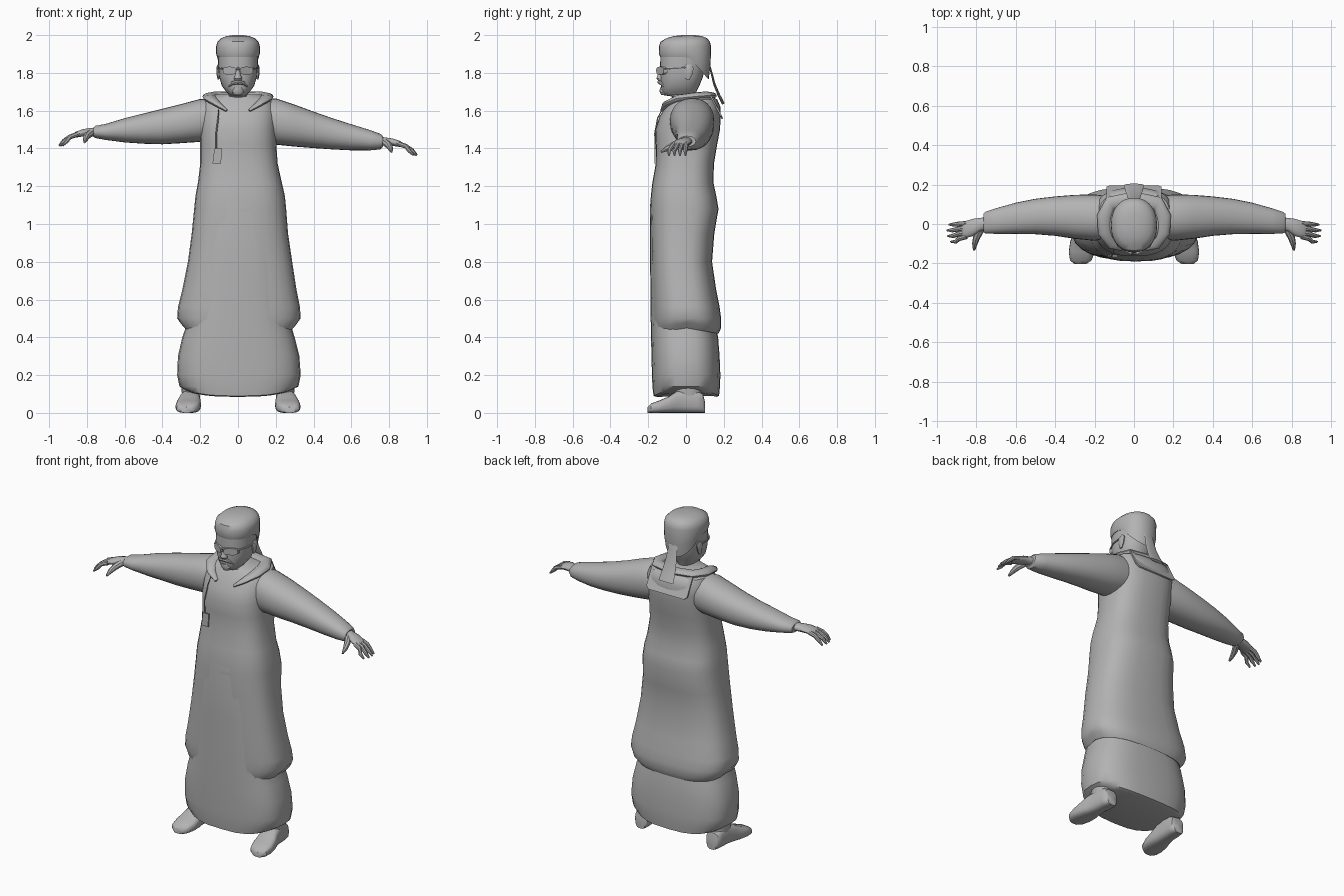
import bpy, bmesh, math
from mathutils import Vector as V

grey = bpy.data.materials.new("plain grey")
grey.diffuse_color = (0.45, 0.45, 0.45, 1)


def finish(name, bm, angle=40):
    bmesh.ops.recalc_face_normals(bm, faces=bm.faces)
    me = bpy.data.meshes.new(name)
    bm.to_mesh(me)
    bm.free()
    for p in me.polygons:
        p.use_smooth = True
    me.set_sharp_from_angle(angle=math.radians(angle))
    me.materials.append(grey)
    ob = bpy.data.objects.new(name, me)
    bpy.context.collection.objects.link(ob)
    return ob


def loft(name, stations, segs=28, n=2.0, shape=None):
    """Skin superellipse rings given as (centre, half axis a, half axis b)."""
    bm = bmesh.new()
    rings = []
    for i, (c, a, b) in enumerate(stations):
        ring = []
        for k in range(segs):
            t = 2 * math.pi * k / segs
            u, w = math.cos(t), math.sin(t)
            p = V(c) + V(a) * math.copysign(abs(u) ** (2 / n), u) \
                + V(b) * math.copysign(abs(w) ** (2 / n), w)
            ring.append(bm.verts.new(shape(i, p) if shape else p))
        rings.append(ring)
    for r, s in zip(rings, rings[1:]):
        for k in range(segs):
            j = (k + 1) % segs
            bm.faces.new((r[k], r[j], s[j], s[k]))
    bm.faces.new(rings[0])
    bm.faces.new(rings[-1])
    return finish(name, bm)


def stack(name, rows, **kw):
    """Horizontal rings from (z, x left, x right, y front, y back)."""
    return loft(name, [(((l + r) / 2, (f + b) / 2, z), ((r - l) / 2, 0, 0), (0, (b - f) / 2, 0))
                       for z, l, r, f, b in rows], **kw)


def tube(name, pts, radii, segs=8, flat=1.0):
    pts = [V(p) for p in pts]
    st = []
    for i, p in enumerate(pts):
        d = (pts[min(i + 1, len(pts) - 1)] - pts[max(i - 1, 0)]).normalized()
        a = d.cross(V((0, 0, 1)) if abs(d.z) < 0.9 else V((0, 1, 0))).normalized()
        st.append((p, a * radii[i], d.cross(a) * radii[i] * flat))
    return loft(name, st, segs)


def plate(name, pts, thick):
    """Flat outline with a small thickness vector."""
    bm = bmesh.new()
    f = bm.faces.new([bm.verts.new(p) for p in pts])
    ext = bmesh.ops.extrude_face_region(bm, geom=[f])
    bmesh.ops.translate(bm, vec=thick, verts=[e for e in ext["geom"] if isinstance(e, bmesh.types.BMVert)])
    bm.faces.new([v for v in f.verts]) if not f.is_valid else None
    return finish(name, bm)


# Inner robe: full skirt with a hem that lifts at the sides
def robe_hem(i, p):
    return p + V((0, 0, 0.04 * (abs(p.x) / 0.3) ** 3)) if i < 2 else p


stack("inner_robe", [
    (.085, -.25, .26, -.155, .16), (.09, -.285, .295, -.172, .175), (.14, -.31, .32, -.178, .18),
    (.2, -.322, .332, -.18, .182), (.3, -.318, .325, -.183, .178), (.4, -.295, .30, -.185, .17),
    (.5, -.26, .27, -.187, .15), (.8, -.23, .25, -.19, .11), (1.1, -.19, .2, -.19, .1),
    (1.25, -.17, .18, -.17, .1)], n=2.7, shape=robe_hem)


# Outer coat: hem lifts slightly at the sides, narrows at the waist
def coat_hem(i, p):
    return p + V((0, 0, 0.03 * (1 - min(1, abs(p.y) / 0.17)))) if i < 3 else p


stack("coat", [
    (.44, -.24, .25, -.14, .14), (.42, -.28, .29, -.165, .172), (.45, -.305, .315, -.174, .186),
    (.5, -.322, .332, -.178, .186), (.56, -.318, .328, -.18, .178), (.65, -.295, .31, -.182, .16),
    (.8, -.265, .287, -.185, .138), (.95, -.245, .265, -.188, .15), (1.08, -.232, .255, -.19, .172),
    (1.15, -.225, .248, -.186, .16), (1.22, -.212, .232, -.178, .145), (1.32, -.2, .21, -.16, .148),
    (1.42, -.2, .203, -.16, .165), (1.5, -.2, .203, -.163, .18), (1.57, -.2, .203, -.14, .184),
    (1.62, -.198, .2, -.11, .182), (1.66, -.178, .182, -.085, .165), (1.685, -.12, .125, -.06, .12)],
    n=2.7, shape=coat_hem)

# Sleeves: the two arms hang at slightly different heights
# rows: distance from middle, top z, bottom z, front y, back y
arms = {
    "left": (-1, [(.12, 1.66, 1.45, -.07, .14), (.2, 1.662, 1.435, -.085, .15), (.3, 1.635, 1.428, -.075, .148),
                  (.4, 1.61, 1.422, -.06, .14), (.5, 1.585, 1.425, -.052, .128), (.6, 1.56, 1.432, -.05, .108),
                  (.7, 1.53, 1.445, -.05, .08), (.755, 1.52, 1.455, -.048, .062), (.765, 1.51, 1.46, -.04, .052)],
             1.487, 0.0),
    "right": (1, [(.12, 1.66, 1.44, -.07, .14), (.2, 1.665, 1.42, -.085, .15), (.3, 1.632, 1.41, -.075, .148),
                  (.4, 1.595, 1.402, -.06, .14), (.5, 1.56, 1.395, -.052, .128), (.6, 1.528, 1.39, -.05, .108),
                  (.7, 1.497, 1.39, -.05, .08), (.755, 1.477, 1.395, -.048, .062), (.768, 1.465, 1.41, -.04, .052)],
              1.437, 0.0)}
for side, (s, rows, wz, _) in arms.items():
    loft(side + "_sleeve", [((s * x, (f + b) / 2, (t + u) / 2), (0, (b - f) / 2, 0), (0, 0, (t - u) / 2))
                            for x, t, u, f, b in rows], n=2.2)
    # Hand: palm, four curved fingers and a thumb
    loft(side + "_palm", [((s * x, y, wz + z), (0, w, 0), (0, 0, h)) for x, y, z, w, h in
                          [(.74, .005, 0, .032, .026), (.78, -.003, 0, .034, .022), (.82, -.018, -.004, .044, .02),
                           (.86, -.03, -.014, .043, .016), (.872, -.032, -.018, .038, .01)]], 14)
    for k in range(4):
        y0, y1 = .002 - .022 * k, -.003 - .029 * k
        tip = (.938, .948, .945, .93)[k]
        tube(f"{side}_finger_{k + 1}",
             [(s * .85, y0, wz - .012), (s * .89, y0 * .6 + y1 * .4, wz - .026),
              (s * (tip - .025), y1, wz - .048), (s * tip, y1, wz - .073)],
             [.013, .0125, .011, .005])
    tube(side + "_thumb", [(s * .78, -.03, wz - .006), (s * .8, -.07, wz - .022),
                           (s * .808, -.1, wz - .037), (s * .812, -.132, wz - .055)], [.02, .018, .014, .006])

# Shoes and ankles
for side, s in (("left", -1), ("right", 1)):
    loft(side + "_shoe", [((s * x, y, t / 2), (w, 0, 0), (0, 0, t / 2)) for y, x, t, w in
                          [(-.203, .272, .03, .03), (-.185, .27, .05, .055), (-.14, .265, .066, .066),
                           (-.09, .26, .088, .064), (-.05, .255, .115, .055), (.0, .25, .125, .048),
                           (.06, .247, .12, .048), (.09, .245, .1, .042), (.1, .245, .06, .03)]], 20, 3.0)
    stack(side + "_ankle", [(z, s * .25 - w, s * .25 + w, f, b) for z, w, f, b in
                            [(.08, .045, -.06, .085), (.13, .05, -.06, .08), (.2, .055, -.06, .08)]], segs=16)

# Head with neck and jaw
stack("head", [
    (1.6, -.07, .07, -.07, .07), (1.675, -.07, .07, -.075, .065), (1.682, -.045, .045, -.118, .05),
    (1.70, -.062, .062, -.13, .055), (1.73, -.085, .085, -.132, .07), (1.78, -.1, .1, -.135, .09),
    (1.84, -.105, .105, -.137, .105), (1.9, -.105, .105, -.135, .11)], n=2.3)
stack("nose", [(1.758, -.018, .018, -.148, -.11), (1.77, -.022, .022, -.158, -.11),
               (1.80, -.012, .012, -.147, -.11), (1.83, -.009, .009, -.139, -.11)], segs=10)
tube("moustache", [(-.05, -.115, 1.728), (-.032, -.132, 1.745), (0, -.14, 1.752), (.032, -.132, 1.745),
                   (.05, -.115, 1.728)], [.004, .01, .012, .01, .004])
stack("goatee", [(1.682, -.022, .022, -.13, -.09), (1.7, -.034, .034, -.14, -.09),
                 (1.722, -.025, .025, -.138, -.09)], segs=12)
for side, s in (("left", -1), ("right", 1)):
    # Glasses and ears
    loft(side + "_lens", [((s * .045, y, 1.812), (.036, s * .02 * s * s, 0) if s > 0 else (.036, -.02, 0), (0, 0, .021))
                          for y in (-.112, -.138)], 16, 3)
    tube(side + "_glasses_arm", [(s * .078, -.115, 1.822), (s * .103, -.06, 1.825), (s * .109, .02, 1.83)],
         [.005] * 3, 6)
    stack(side + "_ear", [(z, s * .104 - w, s * .104 + w, f, b) for z, w, f, b in
                          [(1.765, .004, .0, .02), (1.79, .009, -.008, .034), (1.825, .011, -.01, .042),
                           (1.845, .005, 0, .03)]], segs=10)
tube("glasses_bridge", [(-.02, -.142, 1.82), (.02, -.142, 1.82)], [.005, .005], 6)


# Wrapped cap: the lower edge drops behind the ears
def cap_edge(i, p):
    return p - V((0, 0, max(0, p.y - .015) * (1.15, 1.15, .55)[i])) if i < 3 else p


stack("wrapped_cap", [
    (1.888, -.1, .1, -.128, .105), (1.885, -.11, .11, -.138, .12), (1.905, -.117, .117, -.144, .13),
    (1.94, -.116, .116, -.143, .133), (1.965, -.109, .109, -.135, .127), (1.983, -.09, .09, -.105, .112),
    (1.995, -.06, .06, -.065, .085), (2.0, -.025, .025, -.02, .045)], n=2.2, shape=cap_edge)
tube("cap_tail", [(0, .115, 1.87), (0, .135, 1.8), (0, .15, 1.74), (0, .175, 1.68), (0, .198, 1.635)],
     [.03, .032, .038, .046, .05], 12, .16)

# Folded collar: rises at the back, runs down each side of the chest
for side, s in (("left", -1), ("right", 1)):
    tube(side + "_collar", [(s * .06, -.125, 1.6), (s * .11, -.105, 1.635), (s * .148, -.04, 1.665),
                            (s * .15, .04, 1.675), (s * .12, .105, 1.682), (0, .13, 1.68)],
         [.012, .026, .036, .038, .036, .034], 12, .55)
plate("collar_back_flap", [(-.14, .125, 1.68), (.14, .125, 1.68), (.14, .182, 1.57), (.12, .188, 1.555),
                           (-.12, .188, 1.555), (-.14, .182, 1.57)], (0, .008, .003))

# Neck cord with a small tag on the chest
tube("neck_cord", [(-.1, -.11, 1.64), (-.105, -.15, 1.56), (-.115, -.165, 1.48), (-.115, -.163, 1.4)], [.004] * 4, 6)
plate("chest_tag", [(-.135, -.158, 1.32), (-.09, -.158, 1.32), (-.085, -.158, 1.4), (-.125, -.158, 1.4)], (0, -.009, 0))
